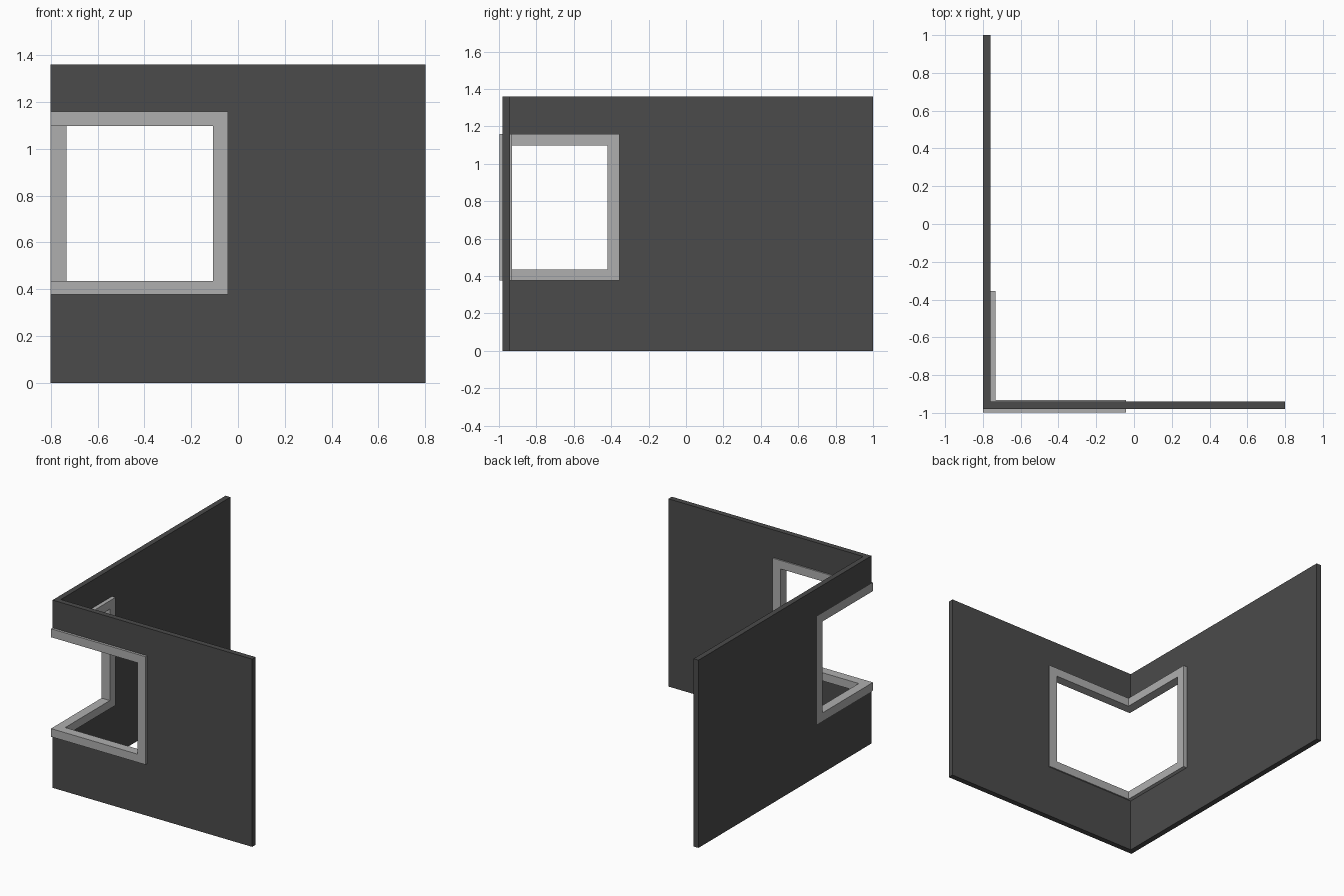
import bpy, bmesh

if "Cube" in bpy.data.objects:
    bpy.data.objects.remove(bpy.data.objects["Cube"])


def material(name, shade):
    mat = bpy.data.materials.new(name)
    mat.diffuse_color = (shade, shade, shade, 1)
    mat.use_nodes = True
    mat.node_tree.nodes["Principled BSDF"].inputs["Base Color"].default_value = mat.diffuse_color
    return mat


def prism(name, outline, z0, z1):
    """Extrude a plan outline between two heights."""
    bm = bmesh.new()
    face = bm.faces.new([bm.verts.new((x, y, z0)) for x, y in outline])
    up = bmesh.ops.extrude_face_region(bm, geom=[face])["geom"]
    bmesh.ops.translate(bm, vec=(0, 0, z1 - z0),
                        verts=[v for v in up if isinstance(v, bmesh.types.BMVert)])
    bmesh.ops.recalc_face_normals(bm, faces=bm.faces)
    mesh = bpy.data.meshes.new(name)
    bm.to_mesh(mesh)
    bm.free()
    obj = bpy.data.objects.new(name, mesh)
    bpy.context.collection.objects.link(obj)
    return obj


def corner_piece(name, x0, y0, x1, y1, t, z0, z1, hole, mat):
    """L-shaped slab of thickness t with an opening cut around its corner."""
    obj = prism(name, [(x0, y0), (x1, y0), (x1, y0 + t), (x0 + t, y0 + t),
                       (x0 + t, y1), (x0, y1)], z0, z1)
    hx, hy, hz0, hz1 = hole
    cutter = prism("cutter", [(-1.2, -1.2), (hx, -1.2), (hx, hy), (-1.2, hy)], hz0, hz1)
    cutter.hide_render = True
    mod = obj.modifiers.new("opening", 'BOOLEAN')
    mod.operation, mod.solver, mod.object = 'DIFFERENCE', 'EXACT', cutter
    bpy.context.view_layer.objects.active = obj
    bpy.ops.object.modifier_apply(modifier=mod.name)
    bpy.data.objects.remove(cutter)
    obj.data.materials.clear()
    obj.data.materials.append(mat)
    return obj


# Two walls meeting at a corner, opening sized to the outside of the frame
corner_piece("corner_wall", -0.8, -0.98, 0.8, 1.0, 0.039, 0, 1.36,
             (-0.043, -0.356, 0.377, 1.159), material("wall_dark", 0.07))

# Window frame wrapping the corner, without a corner post
corner_piece("corner_window_frame", -0.8, -0.998, -0.043, -0.356, 0.067, 0.377, 1.159,
             (-0.107, -0.42, 0.436, 1.098), material("frame_grey", 0.43))
